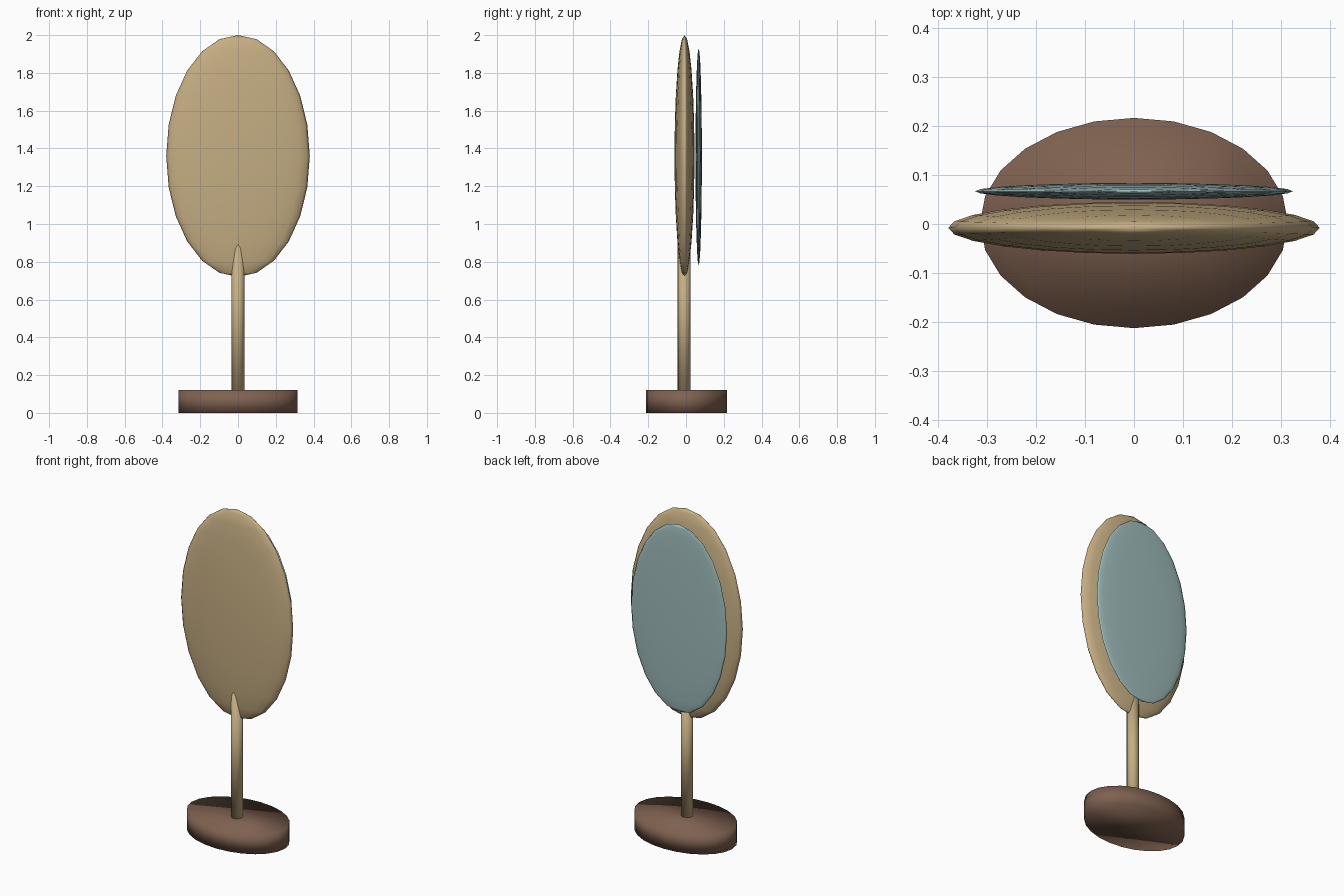
import bpy, bmesh
from mathutils import Matrix

cube = bpy.data.objects.get("Cube")
if cube:
    bpy.data.objects.remove(cube, do_unlink=True)


def material(name, rgb):
    mat = bpy.data.materials.new(name)
    mat.use_nodes = True
    colour = (*rgb, 1.0)
    mat.diffuse_color = colour
    mat.node_tree.nodes["Principled BSDF"].inputs["Base Color"].default_value = colour
    return mat


def finish(name, bm, mat, centre, scale):
    """Scale and place a unit shape, then make it a smooth object."""
    bm.transform(Matrix.Translation(centre) @ Matrix.Diagonal((*scale, 1.0)))
    bmesh.ops.recalc_face_normals(bm, faces=bm.faces)
    for face in bm.faces:
        face.smooth = True
    mesh = bpy.data.meshes.new(name)
    bm.to_mesh(mesh)
    bm.free()
    mesh.materials.append(mat)
    obj = bpy.data.objects.new(name, mesh)
    bpy.context.collection.objects.link(obj)
    return obj


def ellipsoid(name, mat, centre, radii):
    bm = bmesh.new()
    bmesh.ops.create_uvsphere(bm, u_segments=24, v_segments=12, radius=1)
    return finish(name, bm, mat, centre, radii)


def cylinder(name, mat, y, bottom, top, rx, ry, sides):
    bm = bmesh.new()
    bmesh.ops.create_cone(bm, cap_ends=True, segments=sides,
                          radius1=1, radius2=1, depth=1)
    return finish(name, bm, mat, (0, y, (bottom + top) / 2), (rx, ry, top - bottom))


tan = material("tan wood", (0.56, 0.42, 0.225))
brown = material("dark brown wood", (0.21, 0.12, 0.08))
glass = material("pale blue glass", (0.34, 0.49, 0.49))

# Oval foot and upright post
cylinder("base", brown, 0.002, 0, 0.12, 0.315, 0.215, 24)
cylinder("stem", tan, -0.01, 0.1, 0.9, 0.034, 0.034, 16)

# Lens-shaped frame with the mirror glass floating just behind it
ellipsoid("frame", tan, (0, -0.008, 1.36), (0.38, 0.053, 0.64))
ellipsoid("mirror_glass", glass, (0, 0.067, 1.355), (0.325, 0.017, 0.575))
